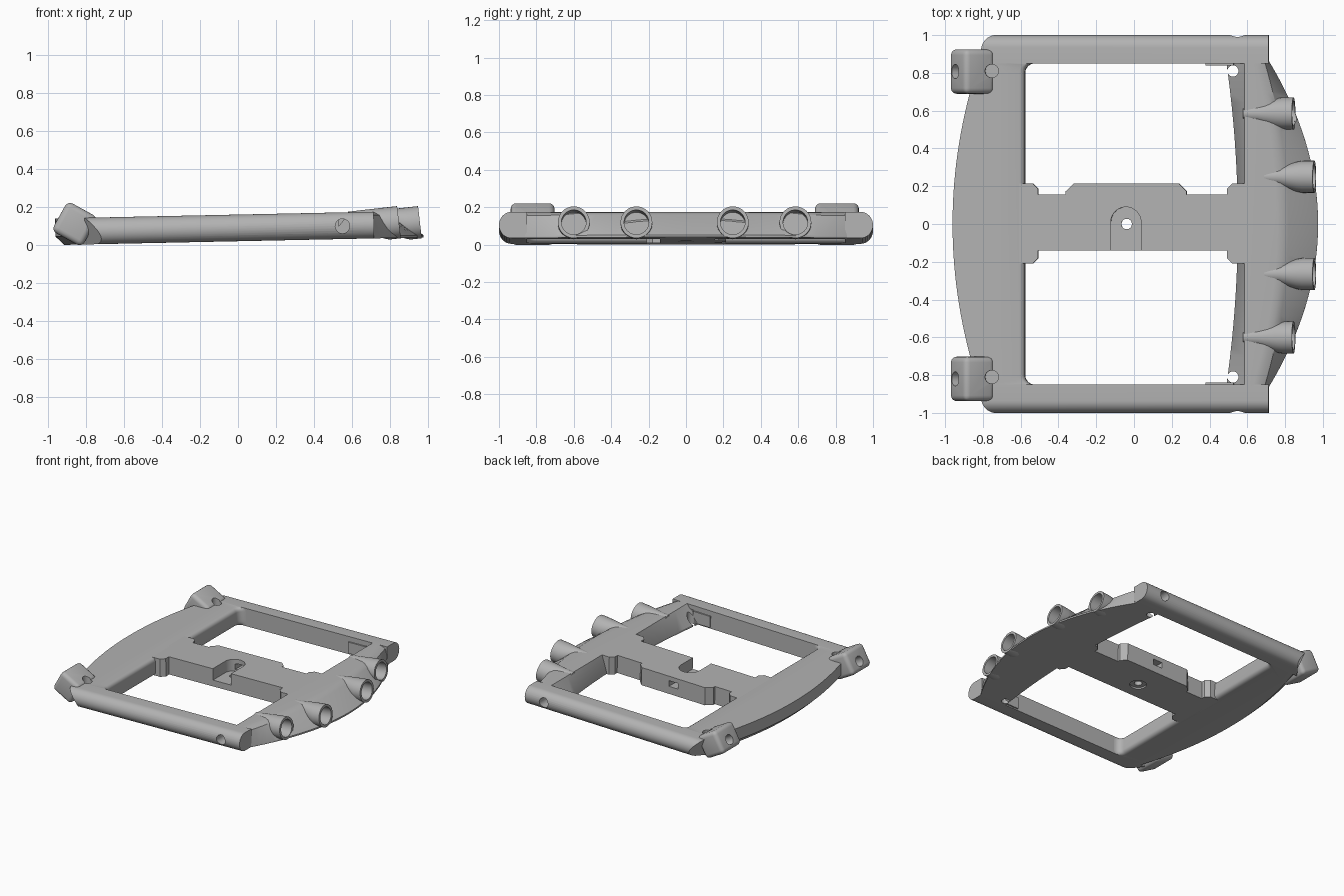
import bpy, bmesh
from math import sin, cos, pi, radians, sqrt
from mathutils import Matrix, Vector

default = bpy.data.objects.get("Cube")
if default:
    bpy.data.objects.remove(default)

grey = bpy.data.materials.new("plain_grey")
grey.use_nodes = True
COLOR = (0.45, 0.45, 0.45, 1)
grey.diffuse_color = COLOR
grey.node_tree.nodes["Principled BSDF"].inputs["Base Color"].default_value = COLOR

H = 0.14                                     # frame thickness
TILT = Matrix.Translation((0, 0, 0.02)) @ Matrix.Rotation(radians(-1.2), 4, 'Y')
parts = []


def finish(name, bm, matrix, cutter=False):
    bmesh.ops.recalc_face_normals(bm, faces=bm.faces)
    mesh = bpy.data.meshes.new(name)
    bm.to_mesh(mesh)
    bm.free()
    mesh.transform(matrix)
    mesh.materials.append(grey)
    obj = bpy.data.objects.new(name, mesh)
    bpy.context.scene.collection.objects.link(obj)
    if cutter:
        obj.hide_render = True
    else:
        parts.append(obj)
    return obj


def loft(name, rings, matrix=TILT, cutter=False):
    """Skin a list of equal-length closed rings and cap both ends."""
    bm = bmesh.new()
    loops = [[bm.verts.new(p) for p in ring] for ring in rings]
    for a, b in zip(loops, loops[1:]):
        for i in range(len(a)):
            j = (i + 1) % len(a)
            bm.faces.new((a[i], a[j], b[j], b[i]))
    bm.faces.new(loops[0])
    bm.faces.new(loops[-1])
    return finish(name, bm, matrix, cutter)


def prism(name, outline, z0, z1, matrix=TILT, cutter=False):
    return loft(name, [[(x, y, z) for x, y in outline] for z in (z0, z1)], matrix, cutter)


def circle(r, cx=0, cy=0, n=32):
    return [(cx + r * cos(2 * pi * i / n), cy + r * sin(2 * pi * i / n)) for i in range(n)]


def box(name, lo, hi, matrix=TILT, cutter=False):
    outline = [(lo[0], lo[1]), (hi[0], lo[1]), (hi[0], hi[1]), (lo[0], hi[1])]
    return prism(name, outline, lo[2], hi[2], matrix, cutter)


def cut(cutter, *targets):
    for obj in targets:
        mod = obj.modifiers.new("cut", 'BOOLEAN')
        mod.operation = 'DIFFERENCE'
        mod.solver = 'EXACT'
        mod.object = cutter
        bpy.context.view_layer.objects.active = obj
        bpy.ops.object.modifier_apply(modifier=mod.name)
    bpy.data.objects.remove(cutter)


# Left plate: bowed outer edge, rounded inner edge with filleted corners
def plate_ring(z):
    edge = max(0, abs(z - H / 2) - 0.04) / 0.03
    inset = 0.03 * (1 - sqrt(max(0, 1 - edge * edge)))
    outer = 0.045 * max(0, 1 - z / 0.045)
    ys = [0.86 * (i / 16 - 1) for i in range(33)]
    ring = [(-0.958 + 0.19 * y * y + outer, y, z) for y in ys]
    fillet = [(-0.525 - 0.05 * sin(a), 0.80 + 0.05 * cos(a)) for a in
              [pi / 2 * i / 6 for i in range(7)]]
    inner = [(-0.525, 0.86)] + fillet
    ring += [(x - inset, y, z) for x, y in inner]
    ring += [(x - inset, -y, z) for x, y in reversed(inner)]
    return ring


levels = [0, 0.003, 0.01, 0.02, 0.03, 0.045, 0.11, 0.12, 0.13, 0.137, H]
plate = loft("left_plate", [plate_ring(z) for z in levels])

# Side bars: straight inside, rounded outside, slanted left end
R = 0.066
bars = {}
for s, side in ((1, "back"), (-1, "front")):
    arc = [-pi / 2 + pi * i / 16 for i in range(17)]
    section = [(0.85, 0)] + [(1 - R + R * cos(a), H / 2 + H / 2 * sin(a)) for a in arc] + [(0.85, H)]
    rings = [[], []]
    for y, z in section:
        k = (y - 0.85) / 0.15
        rings[0].append((-0.815 + 0.03 * k * k + 0.1 * k * (1 - z / H), s * y, z))
        rings[1].append((0.715, s * y, z))
    bars[s] = loft(side + "_bar", rings)
    box(side + "_corner_lug", (0.38, min(s * 0.84, s * 0.86), 0.01),
        (0.53, max(s * 0.84, s * 0.86), 0.1))

# Right crossbar: bowed wedge sloping down to a thin outer lip
sections = []
for i in range(33):
    y = 0.86 * (i / 16 - 1)
    xi, xo, xt = 0.55 - 0.083 * y * y, 0.975 - 0.35 * y * y, 0.79 - 0.17 * y * y
    sections.append([(x, y, z) for x, z in
                     ((xi, 0), (xo, 0), (xo, 0.012), (xt + 0.03, 0.122), (xt, 0.136),
                      (xt - 0.03, H), (0.588, H), (xi, 0.015))])
wedge = loft("right_crossbar", sections)

# Central bridge with stepped outline
top = [(-0.62, 0.215), (-0.535, 0.215), (-0.505, 0.185), (-0.505, 0.155), (-0.36, 0.155),
       (-0.36, 0.172), (-0.315, 0.215), (0.24, 0.215), (0.28, 0.175), (0.28, 0.155),
       (0.495, 0.155), (0.495, 0.185), (0.525, 0.215), (0.62, 0.215)]
low = [(0.62, -0.21), (0.525, -0.21), (0.495, -0.18), (0.495, -0.14),
       (-0.505, -0.14), (-0.505, -0.18), (-0.535, -0.21), (-0.62, -0.21)]
bridge = prism("center_bridge", top + low, 0, H)

# Bridge pocket, through hole, underside recess and rear window
arch = [(-0.12, -0.2), (0.04, -0.2)] + [
    (-0.04 + 0.08 * cos(pi * i / 16), 0.01 + 0.08 * sin(pi * i / 16)) for i in range(17)]
cut(prism("pocket_cutter", arch, 0.05, 0.3, cutter=True), bridge)
cut(prism("hole_cutter", circle(0.028, -0.038, 0), -0.1, 0.3, cutter=True), bridge)
cut(prism("recess_cutter", circle(0.06, -0.038, 0), -0.1, 0.012, cutter=True), bridge)
cut(box("window_cutter", (-0.08, 0.02, 0.06), (0.0, 0.3, 0.105), cutter=True), bridge)

# Hollow sockets along the right edge, tapering into the crossbar
for name, x, y in (("outer_back", 0.845, 0.585), ("inner_back", 0.955, 0.25),
                   ("inner_front", 0.955, -0.265), ("outer_front", 0.845, -0.6)):
    frame = (Matrix.Translation((x, y, 0.12)) @ Matrix.Rotation(radians(-6.5), 4, 'Y')
             @ Matrix.Rotation(pi / 2, 4, 'Y'))   # local +z runs out of the mouth
    rings = []
    for d, r in ((-0.26, 0.035), (-0.18, 0.05), (-0.13, 0.068), (-0.09, 0.08), (-0.06, 0.085), (0, 0.085)):
        rings.append([(px, py, d) for px, py in circle(r, r - 0.085)])
    rings += [[(px, py, d) for px, py in circle(0.066)] for d in (0, -0.11)]
    loft(name + "_socket", rings, frame)
    cut(prism("bore_cutter", circle(0.07), -0.1, 0.2, frame, True), wedge)

# Tilted corner blocks, with a hole in the outer face and one beside the plate
for s, side, y in ((1, "back", 0.807), (-1, "front", -0.82)):
    frame = Matrix.Translation((-0.857, y, 0.11)) @ Matrix.Rotation(radians(29), 4, 'Y')
    bm = bmesh.new()
    bmesh.ops.create_cube(bm, size=1, matrix=Matrix.Diagonal((0.182, 0.235, 0.178, 1)))
    bmesh.ops.bevel(bm, geom=bm.edges[:], offset=0.03, segments=4, profile=0.5, affect='EDGES')
    block = finish(side + "_corner_block", bm, frame)
    drill = frame @ Matrix.Translation((0, 0, -0.02)) @ Matrix.Rotation(-pi / 2, 4, 'Y')
    cut(prism("drill_cutter", circle(0.038), -0.03, 0.2, drill, True), block)
    cut(prism("screw_cutter", circle(0.035, -0.75, s * 0.81), 0.05, 0.3, cutter=True), block, plate)

    # Bar cross hole and crossbar corner hole
    across = TILT @ Matrix.Translation((0.55, s * 0.93, 0.068)) @ Matrix.Rotation(pi / 2, 4, 'X')
    cut(prism("pin_cutter", circle(0.038), -0.2, 0.2, across, True), bars[s])
    cut(prism("corner_cutter", circle(0.03, 0.525, s * 0.81), -0.1, 0.3, cutter=True), wedge)

# Smooth the curved faces, keep edges sharp
for obj in bpy.context.scene.objects:
    obj.select_set(obj in parts)
bpy.context.view_layer.objects.active = parts[0]
bpy.ops.object.shade_smooth_by_angle(angle=radians(30))
